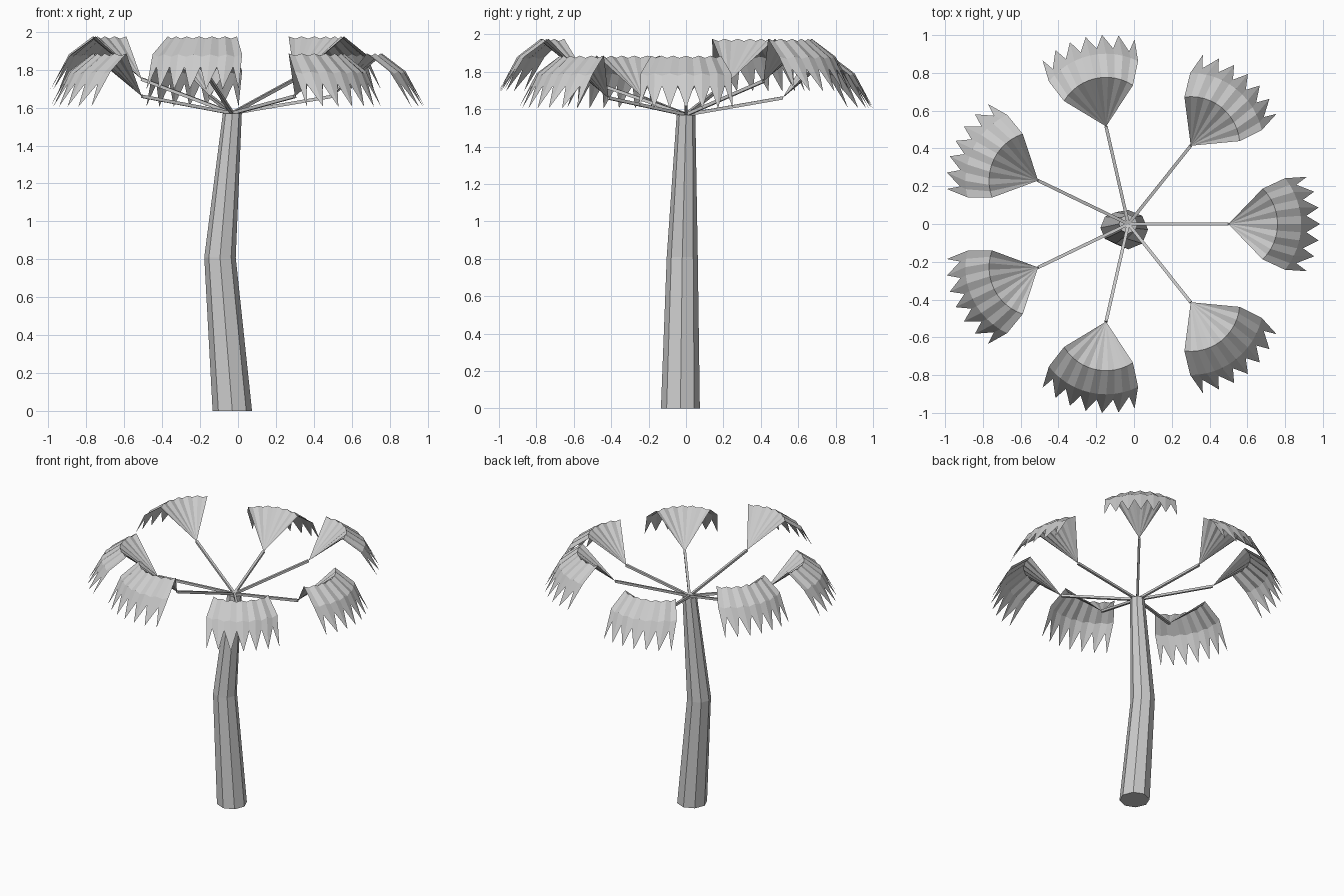
import bpy, bmesh
from math import sin, cos, pi, radians
from mathutils import Vector, Matrix

cube = bpy.data.objects.get("Cube")
if cube:
    bpy.data.objects.remove(cube, do_unlink=True)

grey = bpy.data.materials.new("plain_grey")
grey.use_nodes = True
colour = (0.6, 0.6, 0.6, 1)
grey.diffuse_color = colour
grey.node_tree.nodes["Principled BSDF"].inputs["Base Color"].default_value = colour


def make_object(name, bm):
    mesh = bpy.data.meshes.new(name)
    bmesh.ops.recalc_face_normals(bm, faces=bm.faces)
    bm.to_mesh(mesh)
    bm.free()
    mesh.materials.append(grey)
    obj = bpy.data.objects.new(name, mesh)
    bpy.context.collection.objects.link(obj)
    return obj


def tube(name, rings, sides, turn=0):
    """Capped tube through rings of (centre, radius, side axis, up axis)."""
    bm = bmesh.new()
    loops = []
    for centre, radius, u, v in rings:
        angles = [turn + 2 * pi * i / sides for i in range(sides)]
        loops.append([bm.verts.new(centre + radius * (u * cos(a) + v * sin(a))) for a in angles])
    for low, high in zip(loops, loops[1:]):
        for i in range(sides):
            j = (i + 1) % sides
            bm.faces.new((low[i], low[j], high[j], high[i]))
    bm.faces.new(loops[0][::-1])
    bm.faces.new(loops[-1])
    return make_object(name, bm)


# Bent eight-sided trunk
X, Y, Z = Vector((1, 0, 0)), Vector((0, 1, 0)), Vector((0, 0, 1))
hub = Vector((-0.03, 0, 1.57))
tube("trunk", [(Vector((-0.03, -0.03, 0)), 0.104, X, Y),
               (Vector((-0.095, -0.02, 0.81)), 0.083, X, Y),
               (hub, 0.05, X, Y)], 8)

COLUMNS = 12
# Leaf rings: distance from the leaf base, half angle, height above the base
INNER, OUTER = (0.26, 46, 0.22), (0.385, 39, 0.125)
NOTCH, TIP = (0.415, 36, 0.065), (0.485, 31, -0.055)


def leaf_point(ring, i, pleat):
    reach, half_angle, height = ring
    a = radians(half_angle) * (2 * i / COLUMNS - 1)
    lift = pleat if i % 2 == 0 else -pleat
    return Vector((reach * cos(a), reach * sin(a), height + lift))


def leaf(name, base, turn):
    """Pleated fan that arches over and ends in pointed teeth."""
    bm = bmesh.new()
    apex = bm.verts.new((0, 0, 0))
    rows = []
    for i in range(COLUMNS + 1):
        end = TIP if i % 2 == 0 else NOTCH
        rows.append([bm.verts.new(leaf_point(r, i, p))
                     for r, p in ((INNER, 0.006), (OUTER, 0.006), (end, 0))])
    for a, b in zip(rows, rows[1:]):
        bm.faces.new((apex, a[0], b[0]))
        for k in range(2):
            bm.faces.new((a[k], a[k + 1], b[k + 1], b[k]))
    bm.transform(Matrix.Translation(base) @ Matrix.Rotation(turn, 4, "Z"))
    obj = make_object(name, bm)
    if obj.data.polygons[0].normal.z < 0:
        obj.data.flip_normals()


# Seven stems with leaves, alternating low and high
for n in range(7):
    turn = 2 * pi * n / 7
    out = Vector((cos(turn), sin(turn), 0))
    base = hub + out * 0.53 + Z * (0.18 if n % 2 else 0.09)
    side = Z.cross(out)
    up = (base - hub).normalized().cross(side)
    tube(f"stem_{n + 1}", [(hub, 0.012, side, up), (base, 0.012, side, up)], 4, pi / 4)
    leaf(f"leaf_{n + 1}", base, turn)
